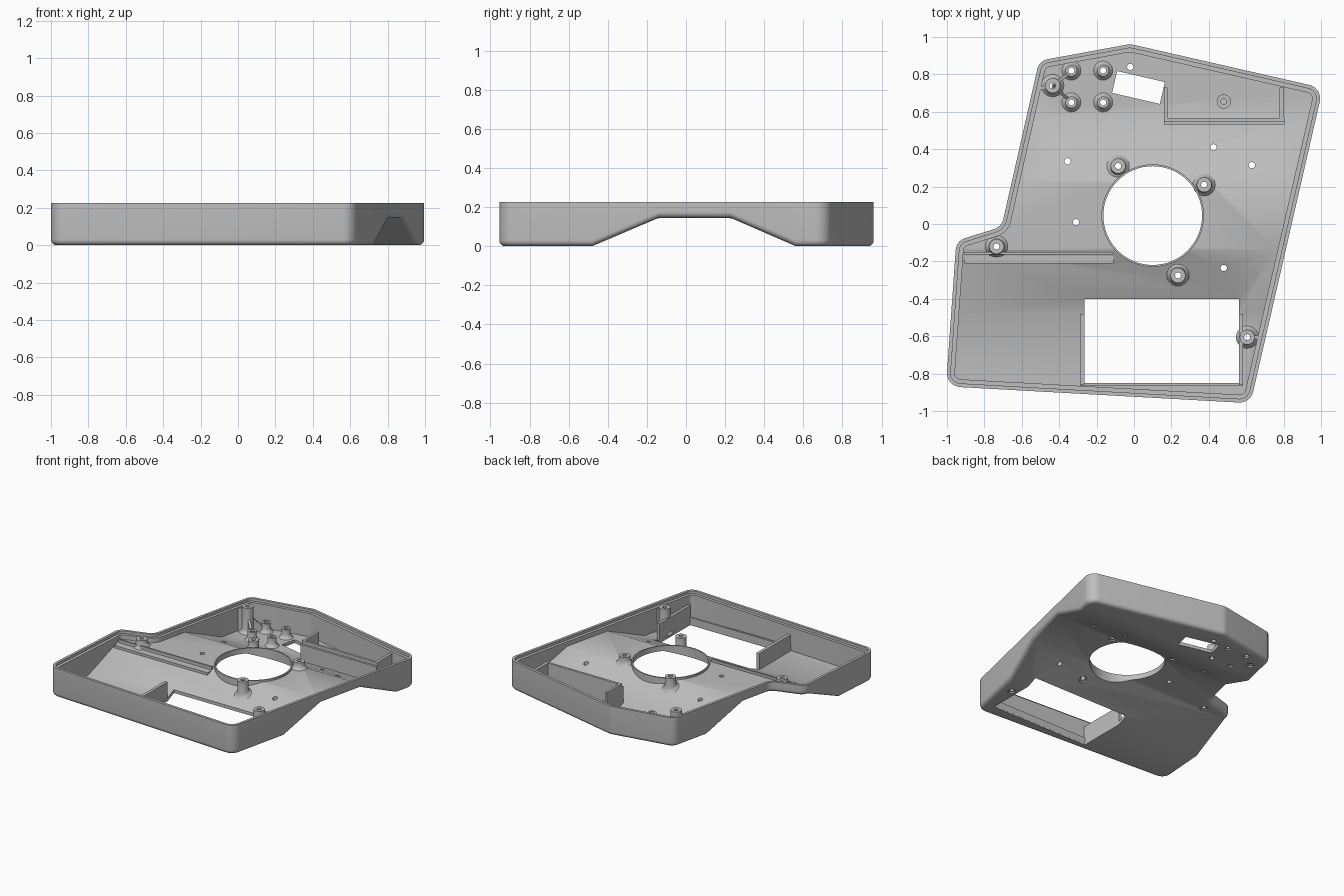
import bpy, bmesh, math
from mathutils import Vector

cube = bpy.data.objects.get("Cube")
if cube:
    bpy.data.objects.remove(cube, do_unlink=True)

grey = bpy.data.materials.new("plastic_grey")
grey.use_nodes = True
grey.diffuse_color = (0.52, 0.52, 0.52, 1)
grey.node_tree.nodes["Principled BSDF"].inputs["Base Color"].default_value = (0.52, 0.52, 0.52, 1)

RIM, FLOOR, WALL, ARCH = 0.225, 0.025, 0.042, 0.145
BREAKS = (-0.48, -0.14, 0.228, 0.562)


def under(y):
    """Height of the underside, which arches up in the middle."""
    a, b, c, d = BREAKS
    if y < b:
        return ARCH * max(0, (y - a) / (b - a))
    return ARCH * min(1, max(0, (d - y) / (d - c)))


def finish(name, bm, smooth=True):
    bmesh.ops.recalc_face_normals(bm, faces=bm.faces[:])
    mesh = bpy.data.meshes.new(name)
    bm.to_mesh(mesh)
    bm.free()
    mesh.materials.append(grey)
    ob = bpy.data.objects.new(name, mesh)
    bpy.context.collection.objects.link(ob)
    if smooth:
        smooth_object(ob)
    return ob


def smooth_object(ob):
    bpy.ops.object.select_all(action="DESELECT")
    ob.select_set(True)
    bpy.context.view_layer.objects.active = ob
    bpy.ops.object.shade_smooth_by_angle(angle=math.radians(35))


def rounded_outline(corners, steps=8):
    """Points with outward normals around a counter-clockwise polygon."""
    out = []
    for i, (x, y, r) in enumerate(corners):
        p = Vector((x, y))
        d0 = (p - Vector(corners[i - 1][:2])).normalized()
        d1 = (Vector(corners[(i + 1) % len(corners)][:2]) - p).normalized()
        n0, n1 = Vector((d0.y, -d0.x)), Vector((d1.y, -d1.x))
        side = 1 if d0.x * d1.y - d0.y * d1.x > 0 else -1
        mid = (n0 + n1).normalized()
        centre = p - mid * side * r / mid.dot(n0)
        for k in range(steps + 1):
            n = n0.slerp(n1, k / steps)
            out.append((centre + n * side * r, n))
    return out


def bridge(bm, lower, upper):
    n = len(lower)
    for i in range(n):
        j = (i + 1) % n
        bm.faces.new((lower[i], lower[j], upper[j], upper[i]))


# Tray shell: nested outlines from the underside, over the rim, to the floor
outline = rounded_outline([
    (-1.005, -0.868, 0.075), (0.623, -0.958, 0.075), (1.01, 0.727, 0.075),
    (-0.02, 0.962, 0.1), (-0.507, 0.873, 0.07), (-0.708, -0.015, 0.07),
    (-0.95, -0.09, 0.07)])
fillet = 0.03
levels = []
for k in range(6):
    a = math.pi / 2 * k / 5
    levels.append((fillet * (1 - math.sin(a)), fillet * (1 - math.cos(a))))
levels += [(0, RIM), (0.02, RIM), (0.02, RIM - 0.02), (WALL, RIM - 0.02), (WALL, FLOOR)]
bm = bmesh.new()
rings = [[bm.verts.new((*(p - n * inset), z)) for p, n in outline] for inset, z in levels]
for lower, upper in zip(rings, rings[1:]):
    bridge(bm, lower, upper)
bm.faces.new(rings[0][::-1])
bm.faces.new(rings[-1])
for y in BREAKS:
    bmesh.ops.bisect_plane(bm, geom=bm.verts[:] + bm.edges[:] + bm.faces[:],
                           plane_co=(0, y, 0), plane_no=(0, 1, 0))
for v in bm.verts:
    if v.co.z < 0.1:
        v.co.z += under(v.co.y)
tray = finish("tray_shell", bm, False)

# Bosses: x, y, radius, top height, drilled through
SMALL = [(x, y) for x in (-0.335, -0.165) for y in (0.65, 0.82)]
POSTS = [(-0.435, 0.74), (-0.085, 0.31), (0.375, 0.21),
         (0.235, -0.275), (-0.735, -0.12), (0.605, -0.605)]
bosses = [(x, y, 0.04, RIM - 0.003, True) for x, y in POSTS]
bosses += [(x, y, 0.031, 0.095, True) for x, y in SMALL]
bosses.append((0.48, 0.655, 0.038, 0.045, False))
PINHOLES = [(-0.02, 0.84), (-0.355, 0.335), (0.425, 0.41),
            (0.63, 0.315), (-0.31, 0.01), (0.48, -0.235)]
RING = (0.1, 0.045)

# Openings through the floor
cut = bmesh.new()


def cut_prism(points):
    lower = [cut.verts.new((x, y, -0.1)) for x, y in points]
    upper = [cut.verts.new((x, y, 0.5)) for x, y in points]
    bridge(cut, lower, upper)
    cut.faces.new(lower[::-1])
    cut.faces.new(upper)


def circle(x, y, r, n):
    return [(x + r * math.cos(2 * math.pi * i / n), y + r * math.sin(2 * math.pi * i / n))
            for i in range(n)]


def rectangle(x, y, w, d, turn=0):
    c, s = math.cos(turn), math.sin(turn)
    return [(x + c * u * w / 2 - s * v * d / 2, y + s * u * w / 2 + c * v * d / 2)
            for u, v in ((-1, -1), (1, -1), (1, 1), (-1, 1))]


cut_prism(circle(*RING, 0.27, 64))
cut_prism(rectangle(0.148, -0.625, 0.825, 0.45))
cut_prism(rectangle(0.024, 0.73, 0.262, 0.12, math.radians(-13)))
for x, y in PINHOLES:
    cut_prism(circle(x, y, 0.017, 20))
for x, y, r, top, drilled in bosses:
    if drilled:
        cut_prism(circle(x, y, r * 0.68, 20))
cutter = finish("opening_cutter", cut, False)
cutter.hide_render = True
mod = tray.modifiers.new("openings", "BOOLEAN")
mod.operation, mod.solver, mod.object = "DIFFERENCE", "EXACT", cutter
bpy.context.view_layer.objects.active = tray
bpy.ops.object.modifier_apply(modifier=mod.name)
bpy.data.objects.remove(cutter, do_unlink=True)
smooth_object(tray)


def tube(name, x, y, profile, n=24):
    """Closed lathe of (radius, height, follows_underside) points."""
    bm = bmesh.new()
    loops = []
    for r, z, follow in profile:
        loops.append([bm.verts.new((px, py, z + (under(py) if follow else 0)))
                      for px, py in circle(x, y, r, n)])
    for lower, upper in zip(loops, loops[1:] + loops[:1]):
        bridge(bm, lower, upper)
    return finish(name, bm)


for i, (x, y, r, top, drilled) in enumerate(bosses):
    base = 0.01 if drilled else 0.02
    flare = [(r + 0.02, FLOOR, True), (r + 0.006, FLOOR + 0.012, True)] if drilled else []
    tube(f"boss_{i + 1}", x, y,
         [(0.016, base, True), (r, base, True)] + flare
         + [(r, FLOOR + 0.03 if drilled else FLOOR, True), (r, top, False), (0.016, top, False)])

# Collar around the round opening
tube("round_opening_collar", *RING,
     [(0.264, 0, True), (0.274, 0, True), (0.274, 0.185, False), (0.264, 0.185, False)], 64)


def rib(name, p, q, thick, top_p, top_q=None):
    """Upright plate standing on the floor from p to q."""
    p, q = Vector(p), Vector(q)
    side = (q - p).normalized().orthogonal() * thick / 2
    base = [p - side, q - side, q + side, p + side]
    tops = [top_p, top_q or top_p, top_q or top_p, top_p]
    bm = bmesh.new()
    lower = [bm.verts.new((*v, under(v.y) + 0.01)) for v in base]
    upper = [bm.verts.new((*v, z)) for v, z in zip(base, tops)]
    bridge(bm, lower, upper)
    bm.faces.new(lower[::-1])
    bm.faces.new(upper)
    return finish(name, bm, False)


# Struts tying posts to neighbours and wall
for i, (y, x) in enumerate(((0.80, -0.355), (0.67, -0.355))):
    rib(f"post_strut_{i + 1}", (-0.435, 0.74), (x, y), 0.018, 0.17, 0.07)
    bpy.data.objects[f"post_strut_{i + 1}"].data.update()
rib("back_post_web", (-0.465, 0.733), (-0.515, 0.721), 0.018, 0.2)
rib("front_post_web", (0.635, -0.605), (0.675, -0.605), 0.018, 0.2)

# Holder at the back
rib("back_holder_wall", (0.16, 0.557), (0.805, 0.557), 0.018, 0.19)
rib("back_holder_ledge", (0.16, 0.54), (0.805, 0.54), 0.016, 0.165)
rib("back_holder_left_tab", (0.17, 0.555), (0.17, 0.73), 0.018, 0.19)
rib("back_holder_right_tab", (0.79, 0.555), (0.79, 0.73), 0.022, 0.19)

# Long rail on the ramp
rib("rail_ledge", (-0.905, -0.185), (-0.11, -0.185), 0.055, 0.158)
rib("rail_lip", (-0.905, -0.156), (-0.11, -0.156), 0.014, 0.185)

# Frame around the rectangular opening
rib("window_left_wall", (-0.277, -0.86), (-0.277, -0.48), 0.024, 0.15)
rib("window_right_wall", (0.572, -0.86), (0.572, -0.48), 0.022, 0.15)
rib("window_front_wall", (-0.289, -0.857), (0.583, -0.857), 0.015, 0.06)
